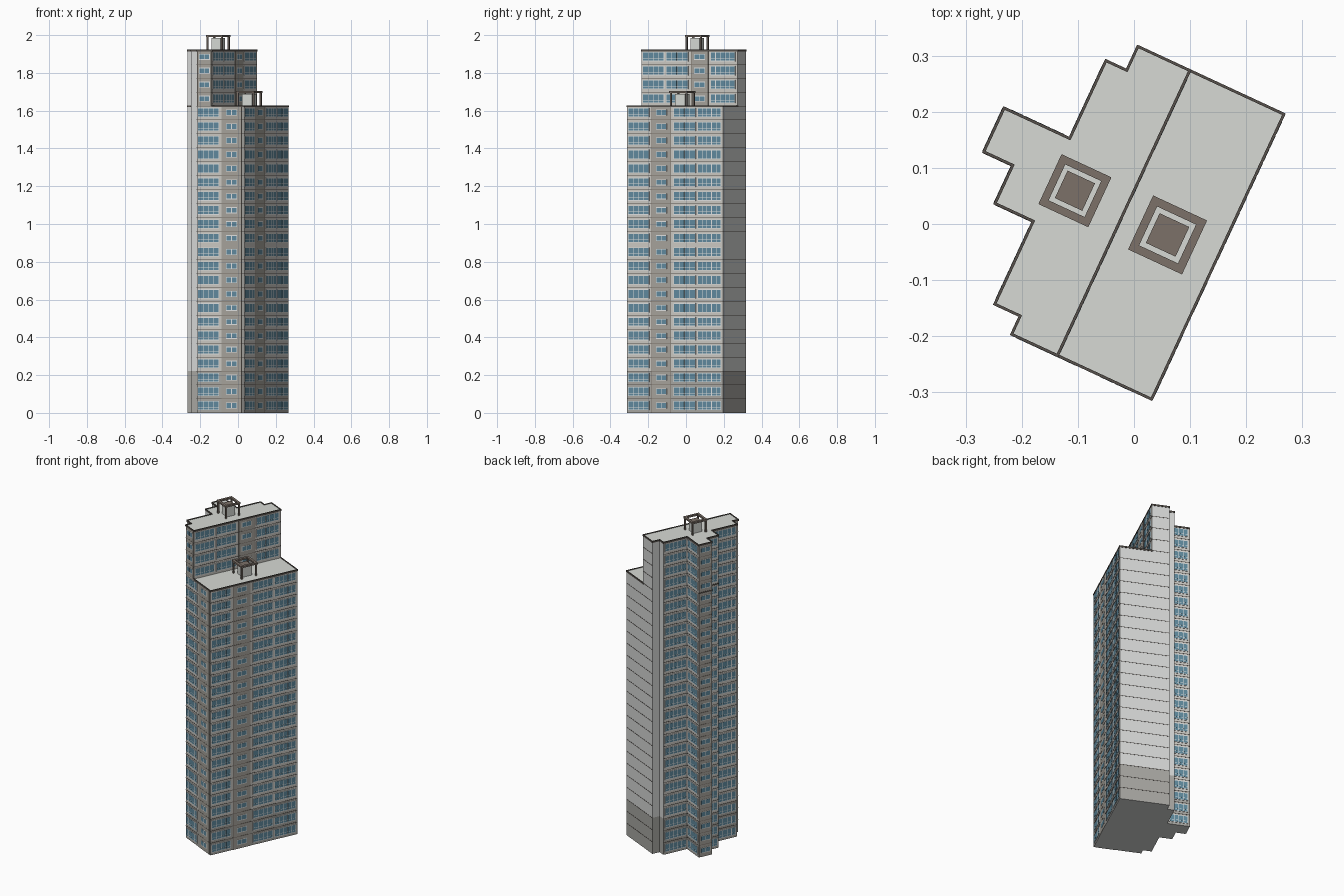
import bpy, bmesh, math
from mathutils import Vector

if "Cube" in bpy.data.objects:
    bpy.data.objects.remove(bpy.data.objects["Cube"])

ANGLE = math.radians(-24.9)          # tower is turned on its plot
FLOOR = 1.92 / 26
LOW, TALL, BASE = FLOOR * 22, FLOOR * 26, FLOOR * 3


def material(name, r, g, b):
    m = bpy.data.materials.new(name)
    lin = [((c / 255 + 0.055) / 1.055) ** 2.4 for c in (r, g, b)]
    m.diffuse_color = (*lin, 1)
    m.use_nodes = True
    m.node_tree.nodes["Principled BSDF"].inputs["Base Color"].default_value = m.diffuse_color
    return m


PLAIN = material("pale end wall", 215, 216, 215)
WARM = material("warm light wall", 204, 202, 196)
TAUPE = material("grey base", 168, 167, 162)
COLUMN = material("grey window column", 167, 164, 156)
DARK = material("dark brown trim", 86, 80, 75)
BROWN = material("brown roof frame", 124, 113, 104)
ROOF = material("pale roof", 215, 218, 213)
GLASS = material("blue glass", 96, 138, 158)
WHITE = material("white frame", 224, 226, 225)


def finish(bm, name, *mats):
    bmesh.ops.recalc_face_normals(bm, faces=bm.faces)
    me = bpy.data.meshes.new(name)
    bm.to_mesh(me)
    bm.free()
    for m in mats:
        me.materials.append(m)
    ob = bpy.data.objects.new(name, me)
    ob.rotation_euler.z = ANGLE
    bpy.context.collection.objects.link(ob)
    return ob


def prism(bm, pts, z0, z1):
    """Extrude a flat outline; returns side faces, bottom, top."""
    lo = [bm.verts.new((x, y, z0)) for x, y in pts]
    hi = [bm.verts.new((x, y, z1)) for x, y in pts]
    n = len(pts)
    sides = [bm.faces.new((lo[i], lo[(i + 1) % n], hi[(i + 1) % n], hi[i])) for i in range(n)]
    return sides, bm.faces.new(lo[::-1]), bm.faces.new(hi)


def plate(bm, wall, s0, s1, z0, z1, out, inn=0.001):
    """Thin box on a wall, s measured along the wall from its first corner."""
    a, b = Vector(wall[0]), Vector(wall[1])
    t = (b - a).normalized()
    n = Vector((t.y, -t.x))
    prism(bm, [a + t * s0 - n * inn, a + t * s0 + n * out,
               a + t * s1 + n * out, a + t * s1 - n * inn], z0, z1)


def edges(pts):
    return [(pts[i], pts[(i + 1) % len(pts)]) for i in range(len(pts))]


def length(w):
    return math.dist(w[0], w[1])


# Footprints, counter-clockwise
tall = [(-.025, -.27), (-.025, .29), (-.127, .29), (-.127, .243), (-.168, .243),
        (-.168, .09), (-.297, .09), (-.297, .004), (-.24, .004), (-.24, -.071),
        (-.165, -.071), (-.165, -.234), (-.115, -.234), (-.115, -.27)]
low = [(-.025, -.27), (.16, -.27), (.16, .29), (-.025, .29)]
tall_plain = {1, 2, 3, 7, 9, 11}
low_plain = {2}
unlined = {2, 3, 7, 9, 11, 12}       # narrow plain returns of the tall block


# Wall masses: grey base floors, then pale or warm walls above
def block(name, pts, top, plain):
    bm = bmesh.new()
    sides, bottom, cap = prism(bm, pts, 0, BASE)
    bottom.material_index = 1
    bmesh.ops.delete(bm, geom=[cap], context='FACES_ONLY')
    upper, under, roof = prism(bm, pts, BASE, top)
    bmesh.ops.delete(bm, geom=[under], context='FACES_ONLY')
    for i, f in enumerate(upper):
        f.material_index = 1 if i in plain else 2
    roof.material_index = 3
    bmesh.ops.remove_doubles(bm, verts=bm.verts, dist=1e-5)
    finish(bm, name, TAUPE, PLAIN, WARM, ROOF)


block("tall_block", tall, TALL, tall_plain)
block("low_block", low, LOW, low_plain)

# Floor lines and roof rims
lines, rims = bmesh.new(), bmesh.new()
for pts, top, count in ((tall, TALL, 26), (low, LOW, 22)):
    for i, w in enumerate(edges(pts)):
        if count == 22 and i == 3:
            continue
        start = 23 if (count == 26 and i == 0) else 1
        if count == 22 or i not in unlined:
            for k in range(start, count):
                z = k * FLOOR
                plate(lines, w, 0, length(w), z - .0013, z + .0013, .001)
        plate(rims, w, -.002, length(w) + .002, top - .006, top + .004, .0025, .0025)
# rim line of the lower roof carried round the projecting wing
for i in (6, 7, 8, 9):
    w = edges(tall)[i]
    plate(rims, w, 0, length(w), LOW - .004, LOW + .004, .003)
finish(lines, "floor_lines", DARK)
finish(rims, "roof_rims", DARK)

# Facades: (wall, first floor, last floor, wide window bays, narrow window columns)
T = edges(tall)
front = ((-.115, -.27), (.16, -.27))
facades = [
    (front, 0, 22, [(.006, .13)], [(.145, .262)]),
    (front, 22, 26, [], [(.006, .084)]),
    (((.16, -.27), (.16, .29)), 0, 22, [(.006, .13), (.272, .402), (.412, .55)], [(.145, .257)]),
    (T[0], 22, 26, [(.006, .133), (.143, .272), (.402, .546)], [(.29, .388)]),
    (T[4], 0, 26, [(.008, .146)], []),
    (T[5], 0, 26, [(.01, .12)], []),
    (T[6], 0, 26, [], [(.005, .081)]),
    (T[8], 0, 26, [(.008, .067)], []),
    (T[10], 0, 26, [(.01, .155)], []),
]
frames, glass, columns, strips = (bmesh.new() for _ in range(4))


def panes(w, a, b, z0, z1, n, transom=0):
    """White frame plate with n panes, optionally split by a transom."""
    plate(frames, w, a, b, z0, z1, .0025)
    g = .0035
    step = (b - a - g) / n
    rows = [(z0 + g, z1 - g)]
    if transom:
        zt = z0 + (z1 - z0) * transom
        rows = [(z0 + g, zt - .001), (zt + .001, z1 - g)]
    for i in range(n):
        for r0, r1 in rows:
            plate(glass, w, a + g + i * step, a + (i + 1) * step, r0, r1, .0029, -.002)


for w, f0, f1, bays, cols in facades:
    for a, b in cols:
        plate(columns, w, a, b, f0 * FLOOR, f1 * FLOOR - .006, .0015)
        for s in (a, b):
            plate(strips, w, s - .001, s + .001, f0 * FLOOR, f1 * FLOOR - .006, .002)
    for k in range(f0, f1):
        z = k * FLOOR
        for a, b in bays:
            panes(w, a, b, z + .015, z + .064, max(2, round((b - a) / .03)), .32)
        for a, b in cols:
            c = (a + b) / 2
            panes(w, c - .032, c + .032, z + .023, z + .055, 2)
            if k > f0:
                plate(strips, w, a, b, z - .0013, z + .0013, .002)
finish(frames, "window_frames", WHITE)
finish(glass, "window_panes", GLASS)
finish(columns, "window_columns", COLUMN)
finish(strips, "column_edges", BROWN)


# Rooftop huts, each under an open square frame on four posts
def square(cx, cy, h):
    return [(cx - h, cy - h), (cx + h, cy - h), (cx + h, cy + h), (cx - h, cy + h)]


def rooftop(name, cx, cy, z, h):
    bm = bmesh.new()
    _, _, cap = prism(bm, square(cx, cy, h * .55), z, z + .064)
    cap.material_index = 1
    finish(bm, name + "_hut", ROOF, BROWN)
    bm = bmesh.new()
    wdt = h * .28
    top = z + .08
    for s in (-1, 1):
        m = s * (h - wdt / 2)
        for x0, x1, y0, y1 in ((-h, h, m - wdt / 2, m + wdt / 2),
                               (m - wdt / 2, m + wdt / 2, -h + wdt, h - wdt)):
            prism(bm, [(cx + x0, cy + y0), (cx + x1, cy + y0),
                       (cx + x1, cy + y1), (cx + x0, cy + y1)], top - .01, top)
        for r in (-1, 1):
            prism(bm, square(cx + m, cy + r * (h - wdt / 2), .0045), z, top - .01)
    finish(bm, name + "_frame", BROWN)


rooftop("upper_roof", -.1205, .0095, TALL, .049)
rooftop("lower_roof", .0625, .0075, LOW, .053)
